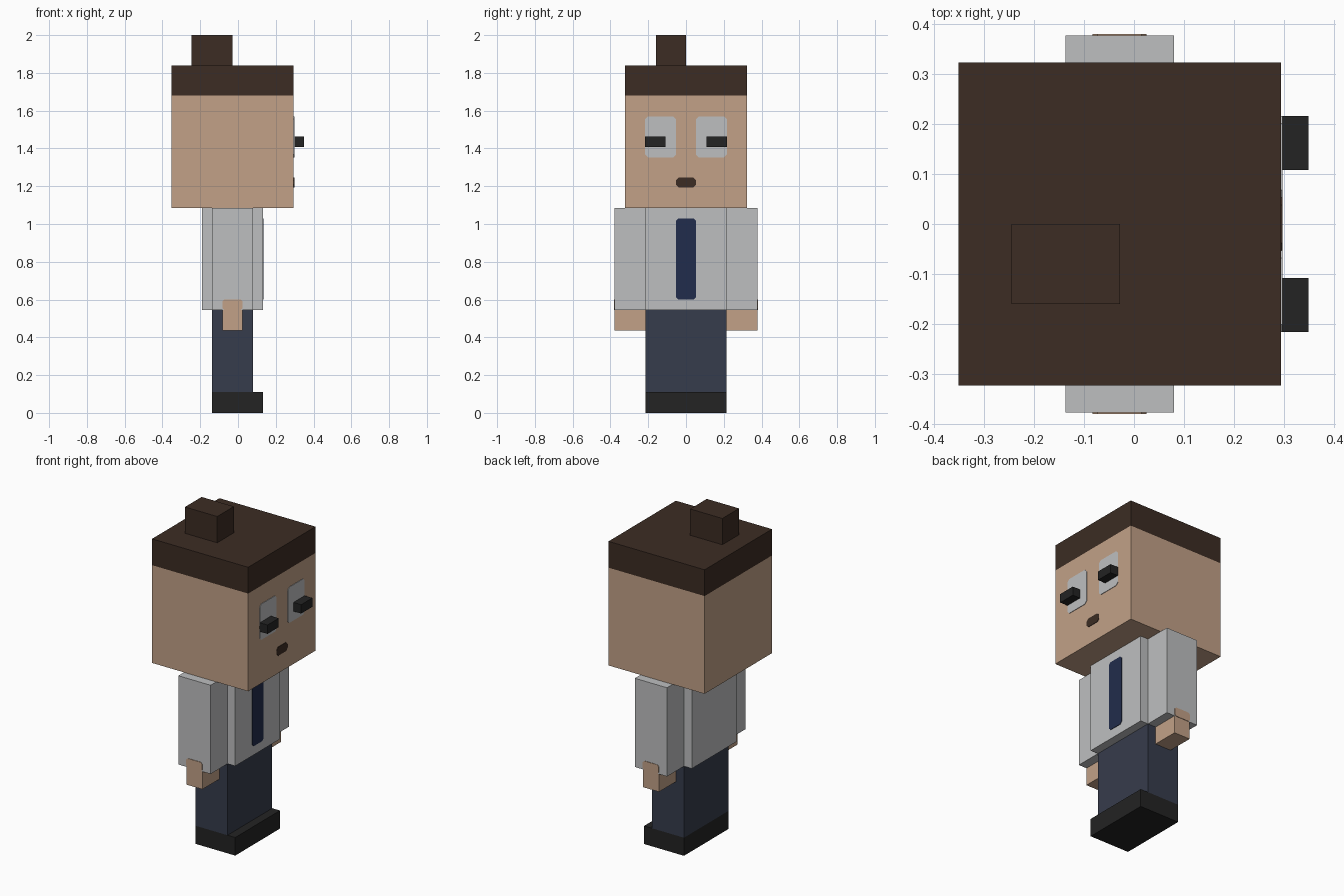
import bpy
import bmesh
from mathutils import Vector

default_cube = bpy.data.objects.get("Cube")
if default_cube:
    bpy.data.objects.remove(default_cube, do_unlink=True)


def to_linear(value):
    c = value / 255
    return c / 12.92 if c <= 0.04045 else ((c + 0.055) / 1.055) ** 2.4


def material(name, red, green, blue):
    mat = bpy.data.materials.new(name)
    mat.use_nodes = True
    colour = (to_linear(red), to_linear(green), to_linear(blue), 1)
    mat.diffuse_color = colour
    mat.node_tree.nodes["Principled BSDF"].inputs["Base Color"].default_value = colour
    return mat


skin = material("skin", 194, 161, 135)
hair = material("dark brown hair", 60, 44, 35)
cloth = material("light grey cloth", 190, 191, 192)
trouser = material("slate blue trousers", 54, 60, 76)
navy = material("navy tie", 33, 44, 76)
black = material("soft black", 35, 35, 35)


def add_object(name, bm, mat):
    bmesh.ops.recalc_face_normals(bm, faces=bm.faces)
    mesh = bpy.data.meshes.new(name)
    bm.to_mesh(mesh)
    bm.free()
    mesh.materials.append(mat)
    obj = bpy.data.objects.new(name, mesh)
    bpy.context.collection.objects.link(obj)
    return obj


def box(name, mat, x, y, z):
    """Box spanning the given (low, high) range on each axis."""
    bm = bmesh.new()
    bmesh.ops.create_cube(bm, size=1)
    for v in bm.verts:
        v.co = Vector([(lo + hi) / 2 + c * (hi - lo)
                       for c, (lo, hi) in zip(v.co, (x, y, z))])
    return add_object(name, bm, mat)


def plate(name, mat, place, u, v, cut, normal):
    """Thin plate with clipped corners; place maps (u, v) to a surface point."""
    (u0, u1), (v0, v1) = u, v
    outline = [(u0 + cut, v0), (u1 - cut, v0), (u1, v0 + cut), (u1, v1 - cut),
               (u1 - cut, v1), (u0 + cut, v1), (u0, v1 - cut), (u0, v0 + cut)]
    bm = bmesh.new()
    face = bm.faces.new([bm.verts.new(place(*p)) for p in outline])
    sides = bmesh.ops.extrude_face_region(bm, geom=[face])["geom"]
    moved = [g for g in sides if isinstance(g, bmesh.types.BMVert)]
    bmesh.ops.translate(bm, verts=moved, vec=Vector(normal) * 0.003)
    return add_object(name, bm, mat)


# Key surfaces
half_body, half_arms = 0.215, 0.378
waist, neck = 0.545, 1.085
face_x, chest_x = 0.295, 0.132
forward = (1, 0, 0)


def on_face(y, z):
    return (face_x, y, z)


def on_chest(y, z):
    return (chest_x, y, z)


# Body
body_y = (-half_body, half_body)
box("shoes", black, (-0.137, chest_x), body_y, (0, 0.11))
box("legs", trouser, (-0.137, 0.08), body_y, (0.11, waist))
box("torso", cloth, (-0.19, chest_x), body_y, (waist, neck))
plate("tie", navy, on_chest, (-0.053, 0.053), (0.6, 1.03), 0.012, forward)

# Head and hair
head_x, head_y = (-0.352, face_x), (-0.324, 0.324)
box("head", skin, head_x, head_y, (neck, 1.68))
box("hair_cap", hair, head_x, head_y, (1.68, 1.84))
box("hair_bun", hair, (-0.245, -0.028), (-0.16, 0), (1.84, 2))
plate("mouth", hair, on_face, (-0.053, 0.053), (1.193, 1.246), 0.015, forward)

# Paired parts
for side, s in (("left", 1), ("right", -1)):
    def span(inner, outer):
        return tuple(sorted((s * inner, s * outer)))

    def on_sleeve(x, z):
        return (x, s * half_arms, z)

    box(side + "_arm", cloth, (-0.137, 0.08), span(half_body, half_arms), (waist, neck))
    box(side + "_hand", skin, (-0.083, 0.025), span(half_body, half_arms), (0.437, waist))
    plate(side + "_hand_back", skin, on_sleeve, (-0.083, 0.025),
          (waist, 0.6), 0.01, (0, s, 0))
    plate(side + "_eye", cloth, on_face, span(0.053, 0.216), (1.352, 1.57), 0.015, forward)
    box(side + "_pupil", black, (face_x, 0.35), span(0.108, 0.216), (1.408, 1.462))
